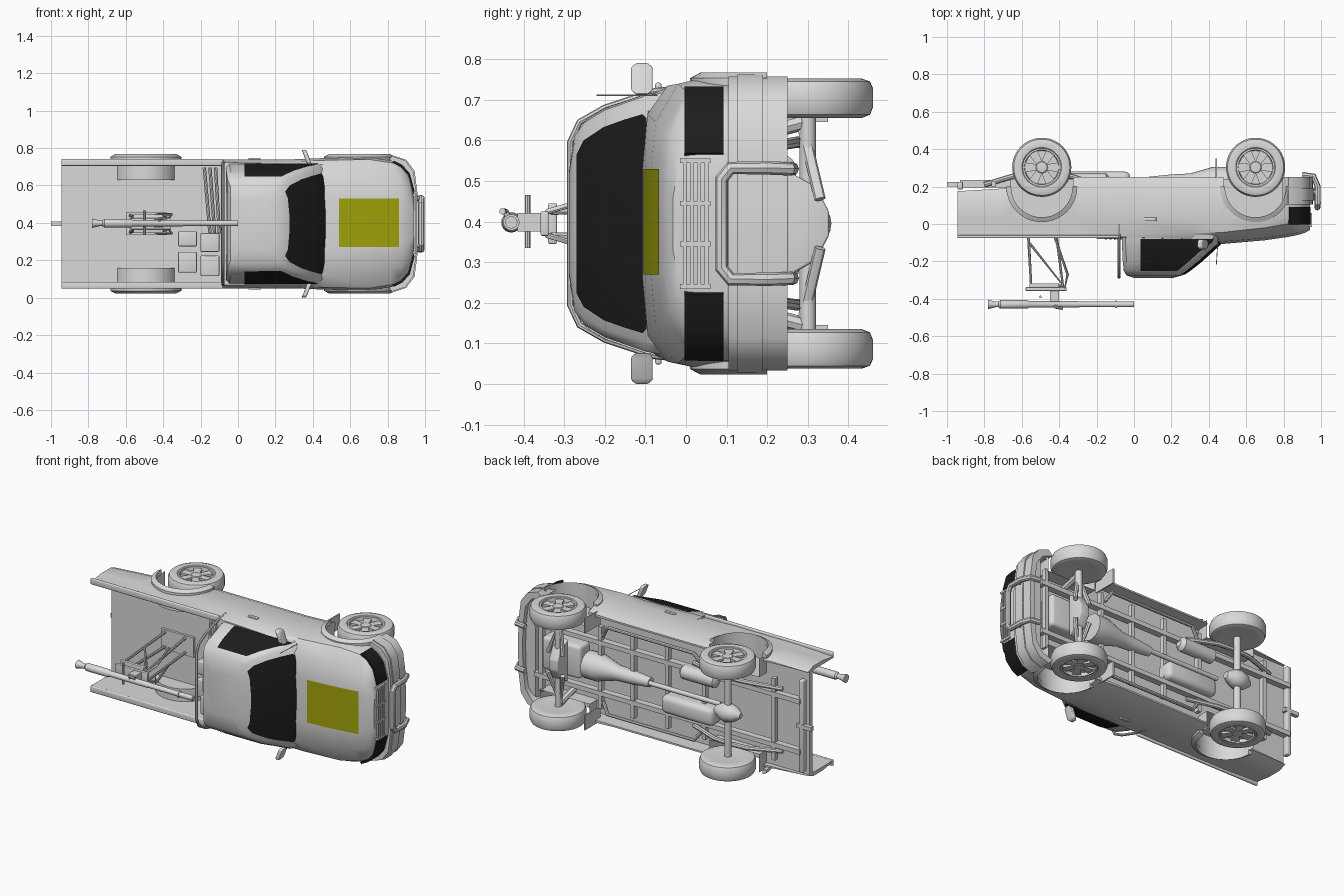
import bpy, bmesh, math
from mathutils import Matrix

if "Cube" in bpy.data.objects:
    bpy.data.objects.remove(bpy.data.objects["Cube"])

# Parts are laid out as (x length, w across, h height); POSE tips the vehicle onto its side
POSE = Matrix.Translation((0, 0, .395)) @ Matrix.Rotation(math.pi / 2, 4, 'X')


def material(name, rgb):
    m = bpy.data.materials.new(name)
    m.diffuse_color = (*rgb, 1)
    m.use_nodes = True
    m.node_tree.nodes["Principled BSDF"].inputs["Base Color"].default_value = m.diffuse_color
    return m


GREY = material("light_grey", (.7, .7, .7))
DARK = material("dark_glass", (.012, .012, .012))
OLIVE = material("olive", (.36, .37, .003))


def make(name, verts, faces, mat=GREY, mirror=False, bevel=0):
    me = bpy.data.meshes.new(name)
    me.from_pydata(verts, [], faces)
    bm = bmesh.new()
    bm.from_mesh(me)
    bmesh.ops.recalc_face_normals(bm, faces=bm.faces)
    if bevel:
        bmesh.ops.bevel(bm, geom=bm.edges[:], offset=bevel, segments=3, affect='EDGES', profile=.5)
    bm.to_mesh(me)
    bm.free()
    return place(name, me, mat, mirror)


def place(name, me, mat=GREY, mirror=False):
    me.shade_smooth()
    me.set_sharp_from_angle(angle=math.radians(35))
    me.materials.clear()
    me.materials.append(mat)
    ob = bpy.data.objects.new(name, me)
    bpy.context.collection.objects.link(ob)
    ob.matrix_world = POSE
    if mirror:
        ob.modifiers.new("mirror", 'MIRROR').use_axis = (False, True, False)
    return ob


def loft(name, rings, mat=GREY, caps=True, closed=True, **kw):
    n = len(rings[0])
    faces = [(i * n + j, i * n + (j + 1) % n, (i + 1) * n + (j + 1) % n, (i + 1) * n + j)
             for i in range(len(rings) - 1) for j in range(n if closed else n - 1)]
    if caps and closed:
        faces += [tuple(range(n)), tuple(range(len(rings) * n - n, len(rings) * n))]
    return make(name, [p for r in rings for p in r], faces, mat, **kw)


def prism(name, pts, w0, w1, **kw):
    return loft(name, [[(x, w, h) for x, h in pts] for w in (w0, w1)], **kw)


def box(name, x, w, h, **kw):
    return prism(name, [(x[0], h[0]), (x[1], h[0]), (x[1], h[1]), (x[0], h[1])], *w, **kw)


def lathe(name, prof, c, axis='x', n=32, **kw):
    rings = []
    for r, a in prof:
        t = [(r * math.cos(2 * math.pi * k / n), r * math.sin(2 * math.pi * k / n)) for k in range(n)]
        rings.append([(c[0] + a, c[1] + u, c[2] + v) if axis == 'x' else (c[0] + u, c[1] + a, c[2] + v) for u, v in t])
    return loft(name, rings, **kw)


def baked(ob):
    dg = bpy.context.evaluated_depsgraph_get()
    me = bpy.data.meshes.new_from_object(ob.evaluated_get(dg))
    bpy.data.objects.remove(ob)
    return me


def tube(name, pts, r, mirror=False):
    cu = bpy.data.curves.new(name, 'CURVE')
    cu.dimensions, cu.bevel_depth, cu.bevel_resolution, cu.use_fill_caps = '3D', r, 2, True
    sp = cu.splines.new('POLY')
    sp.points.add(len(pts) - 1)
    for p, q in zip(sp.points, pts):
        p.co = (*q, 1)
    ob = bpy.data.objects.new(name + "_path", cu)
    bpy.context.collection.objects.link(ob)
    return place(name, baked(ob), GREY, mirror)


def lerp(table, t):
    for a, b in zip(table, table[1:]):
        if a[0] <= t <= b[0]:
            f = (t - a[0]) / (b[0] - a[0])
            return [p + (q - p) * f for p, q in zip(a, b)]
    return table[-1] if t > table[-1][0] else table[0]


def arc(cx, r, n=20):
    return [(cx + r * math.cos(math.pi * k / n), -.2 + r * math.sin(math.pi * k / n)) for k in range(n + 1)]


# Body hull: x, half width, bottom, shoulder height, deck half width, deck height
HULL = [(-.945, .335, -.175, .05, .325, .07), (-.7, .345, -.19, .05, .335, .07), (-.3, .345, -.25, .05, .335, .07),
        (-.07, .345, -.25, .05, .328, .07), (.3, .345, -.25, .05, .32, .08), (.47, .352, -.25, .045, .27, .095),
        (.7, .356, -.23, .02, .25, .075), (.82, .338, -.22, 0, .235, .058), (.875, .31, -.22, 0, .22, .047),
        (.915, .265, -.22, 0, .19, .035), (.94, .17, -.22, 0, .13, .02)]
rings = []
for x, hw, hb, hs, wt, ht in HULL:
    half = [(hw - .02, hb), (hw, hb + .05), (hw, -.03), (hw - .012, hs), (wt, ht), (wt * .5, ht + .012)]
    rings.append([(x, w, h) for w, h in half] + [(x, -w, h) for w, h in reversed(half)])
body = loft("body_shell", rings)

# Hollow out load bed, underside and wheel arches
WHEELS = {"rear": -.493, "front": .65}
cutters = [box("bed_cut", (-1.2, -.09), (-.312, .312), (-.13, .3)),
           box("under_cut", (-1.2, .86), (-.315, .315), (-.5, -.16))]
for x in WHEELS.values():
    pts = arc(x, .168) + [(x - .168, -.5), (x + .168, -.5)]
    cutters += [prism("arch_cut", pts, s * .235, s * .5) for s in (1, -1)]
for c in cutters:
    b = body.modifiers.new("cut", 'BOOLEAN')
    b.operation, b.object, b.solver = 'DIFFERENCE', c, 'EXACT'
me = baked(body)
for c in cutters:
    bpy.data.objects.remove(c)
place("body_shell", me)

# Cab: height, rear x, front x, half width
CAB = [(.04, -.065, .49, .325), (.1, -.065, .46, .315), (.2, -.06, .35, .28), (.25, -.055, .287, .25),
       (.275, -.04, .25, .215), (.288, 0, .2, .13)]
rings = []
for h, x0, x1, hw in CAB:
    half = [(x0, hw * .5), (x0, hw * .93), (x0 + .02, hw), (x1 - .05, hw), (x1 - .02, hw * .93), (x1, hw * .6), (x1 + .008, hw * .2)]
    rings.append([(x, w, h) for x, w in half] + [(x, -w, h) for x, w in reversed(half)])
loft("cab", rings)
side, shield = [], []
for h in (.08, .1, .15, .2, .25):
    _, x0, x1, hw = lerp(CAB, h)
    side.append([(.035, hw + .004, h), (x1 - .055 + .01 * (h < .12), hw + .003, h)])
for h, e in ((.095, .82), (.105, .86), (.15, .86), (.2, .85), (.25, .82), (.267, .76)):
    _, x0, x1, hw = lerp(CAB, h)
    shield.append([(x1 + d + .005, hw * f, h + .002) for f, d in
                   ((e, -.015), (.6, 0), (.2, .008), (-.2, .008), (-.6, 0), (-e, -.015))])
loft("side_window", side, DARK, closed=False, mirror=True)
loft("windshield", shield, DARK, closed=False)
hoop = [(.335, .0), (.325, .08), (.285, .2), (.25, .262), (.2, .285)]
tube("cab_hoop", [(-.08, w, h) for w, h in hoop] + [(-.08, -w, h) for w, h in reversed(hoop)], .008)

# Hood panel, grille, lamps and bumper
loft("hood_panel", [[(x, w, lerp(HULL, x)[5] + .016) for w in (-.125, .135)] for x in (.54, .7, .82, .86)],
     OLIVE, closed=False)


def ribbon(name, plan, h0, h1, t, out, mat=GREY, mirror=False):
    loft(name, [[(x + out, w + out, h0), (x + out, w + out, h1), (x + out - t, w + out - t, h1), (x + out - t, w + out - t, h0)]
                for x, w in plan], mat, mirror=mirror)


ribbon("headlight", [(.83, .333), (.875, .31), (.915, .265), (.94, .17)], -.092, .004, .009, .004, DARK, True)
ribbon("front_bumper", [(.825, .362), (.895, .338), (.938, .28), (.954, .16), (.958, 0)], -.25, -.105, .03, 0, mirror=True)
ribbon("bumper_lip", [(.825, .367), (.9, .342), (.944, .283), (.96, .16), (.964, 0)], -.19, -.125, .02, 0, mirror=True)
for k in range(4):
    box("grille_slat", (.92, .95), (-.15, .15), (-.055 + .018 * k, -.046 + .018 * k))
for w in (-.155, -.05, .05, .155):
    box("grille_post", (.92, .952), (w - .006, w + .006), (-.06, .015))
bar = [(.9, .135, -.262), (.96, .135, -.255), (.982, .137, -.2), (.982, .137, -.11), (.98, .11, -.088)]
tube("bull_bar", bar + [(x, -w, h) for x, w, h in reversed(bar)], .0165)
tube("bull_bar_rail", [(.982, .137, -.17), (.94, .137, -.17)], .012, True)

# Arch flares, liners, wheels
for end, x in WHEELS.items():
    outer, inner = arc(x, .19), arc(x, .164)
    loft(end + "_flare", [[(a[0], .34, a[1]), (a[0], .358, a[1]), (b[0], .372, b[1]), (b[0], .34, b[1])]
                          for a, b in zip(outer, inner)], mirror=True)
    line = [(x + .168, -.24)] + arc(x, .168) + [(x - .168, -.24)]
    loft(end + "_liner", [[(a, w, h) for a, h in line] for w in (.345, .235)], closed=False, mirror=True)
    n = len(line)
    make(end + "_liner_wall", [(a, .235, h) for a, h in line], [tuple(range(n))], mirror=True)
    c = (x, .31, -.303)
    lathe(end + "_tire", [(.098, -.045), (.13, -.05), (.15, -.042), (.158, -.022), (.158, .022), (.15, .04), (.13, .047),
                          (.106, .044), (.1, .038), (.095, -.03)], c, 'w', 48, mirror=True)
    lathe(end + "_rim_back", [(.1, -.035), (.1, .004), (.08, .006)], c, 'w', mirror=True)
    lathe(end + "_rim_ring", [(.106, .02), (.106, .04), (.093, .04), (.089, .02)], c, 'w', 40, mirror=True)
    lathe(end + "_hub", [(.036, 0), (.036, .028), (.028, .036), (.012, .038)], c, 'w', 24, mirror=True)
    for k in range(6):
        a = k * math.pi / 3
        ca, sa = math.cos(a), math.sin(a)
        quad = [(r * ca - t * sa, -.303 + r * sa + t * ca) for r, t in ((.02, -.016), (.097, -.026), (.097, .026), (.02, .016))]
        prism(end + "_spoke", [(x + u, v) for u, v in quad], .312, .342, mirror=True)
    lathe(end + "_axle", [(.02, -.27), (.02, .27)], (x, 0, -.3), 'w', 16)
box("mud_flap", (.436, .444), (.25, .34), (-.35, -.2), mirror=True)

# Mirrors, handles, antenna, bed rails, hitch
loft("side_mirror", [[(x + d, w, h) for d, h in ((0, .082 + s), (.024, .082 + s), (.024, .135 - s), (0, .135 - s))]
                     for x, w, s in ((.372, .318, .012), (.366, .328, 0), (.345, .385, 0), (.338, .395, .012))],
     mirror=True, bevel=.004)
box("door_handle", (.055, .12), (.34, .352), (-.035, -.015), mirror=True, bevel=.004)
tube("antenna", [(.45, .316, .07), (.44, .316, .22)], .002)
box("bed_rail", (-.945, -.08), (.31, .347), (.06, .076), mirror=True, bevel=.006)
box("hitch", (-1, -.9), (-.012, .012), (-.225, -.2))
box("rear_crossbar", (-.945, -.915), (-.28, .28), (-.225, -.185), bevel=.006)

# Chassis and running gear
box("frame_rail", (-.93, .86), (.14, .168), (-.235, -.195), mirror=True)
for x in (-.75, -.28, -.03, .2, .42, .82):
    box("cross_member", (x - .012, x + .012), (-.25, .25), (-.23, -.2))
tube("side_step", [(.4, .2, -.225), (.36, .265, -.24), (-.22, .265, -.24), (-.27, .2, -.225)], .011, True)
lathe("rear_differential", [(.015, -.09), (.045, -.05), (.058, 0), (.045, .04), (.02, .08)], (-.49, 0, -.3), 'x', 20)
lathe("driveshaft", [(.014, -.4), (.014, .3)], (0, 0, -.235), 'x', 16)
lathe("gearbox", [(.028, .08), (.04, .2), (.045, .3), (.08, .42), (.08, .5)], (0, 0, -.225), 'x', 24)
lathe("muffler", [(.02, -.18), (.042, -.165), (.042, .05), (.02, .07)], (-.2, .13, -.23), 'x', 24)
box("fuel_tank", (-.37, -.02), (-.14, -.03), (-.28, -.17), bevel=.03)
box("engine_sump", (.54, .8), (-.1, .1), (-.25, -.1), bevel=.02)
plate = [(.13, -.25), (.09, -.32), (.03, -.352), (-.03, -.352), (-.09, -.32), (-.13, -.25)]
loft("front_skid", [[(x, w, h) for w, h in plate] for x in (.62, .68)], bevel=.006)
tube("front_arm", [(.6, .06, -.33), (.645, .25, -.285), (.7, .06, -.33)], .014, True)
tube("front_strut", [(.645, .25, -.29), (.645, .2, -.1)], .02, True)
tube("leaf_spring", [(-.8, .19, -.21), (-.6, .2, -.27), (-.49, .2, -.28), (-.38, .2, -.27), (-.2, .19, -.21)], .014, True)

# Tube weapon on its bed mount
lathe("launcher_tube", [(.025, -.78), (.015, -.74), (.015, -.725), (.023, -.715), (.023, -.57), (.017, -.56), (.017, -.3),
                        (.015, -.29), (.015, -.1), (.02, -.1), (.02, -.09), (.015, -.09), (.015, 0)], (0, .003, .43), 'x', 20)
box("cradle", (-.58, -.36), (-.03, .03), (.338, .358), bevel=.004)
box("cradle_head", (-.56, -.4), (-.05, .05), (.318, .34), bevel=.004)
box("tube_clamp", (-.45, -.4), (-.02, .026), (.355, .415))
tube("sight", [(-.42, 0, .43), (-.42, .03, .445), (-.38, .03, .452)], .008)
tube("aim_handle", [(-.5, -.06, .39), (-.5, .07, .39)], .007)
tube("mount_post", [(-.575, .045, -.13), (-.55, .03, .33), (-.38, .03, .33), (-.44, .045, -.13)], .009, True)
tube("mount_brace", [(-.56, .035, .1), (-.37, .03, .34), (-.355, .05, .27), (-.43, .05, .05)], .007, True)
box("mount_foot", (-.6, -.38), (-.06, .06), (-.13, -.115))

# Cargo in the bed
for x0, x1, w0, w1, h in ((-.32, -.22, -.26, -.15, -.06), (-.2, -.1, -.28, -.17, .08), (-.2, -.1, -.15, -.05, .06),
                          (-.32, -.22, -.12, -.04, -.06)):
    box("crate", (x0, x1), (w0, w1), (-.13, h), bevel=.006)
for k in range(3):
    tube("spare_tube", [(-.18 + .03 * k, .3, .0), (-.15 + .025 * k, -.05, .075)], .009)
